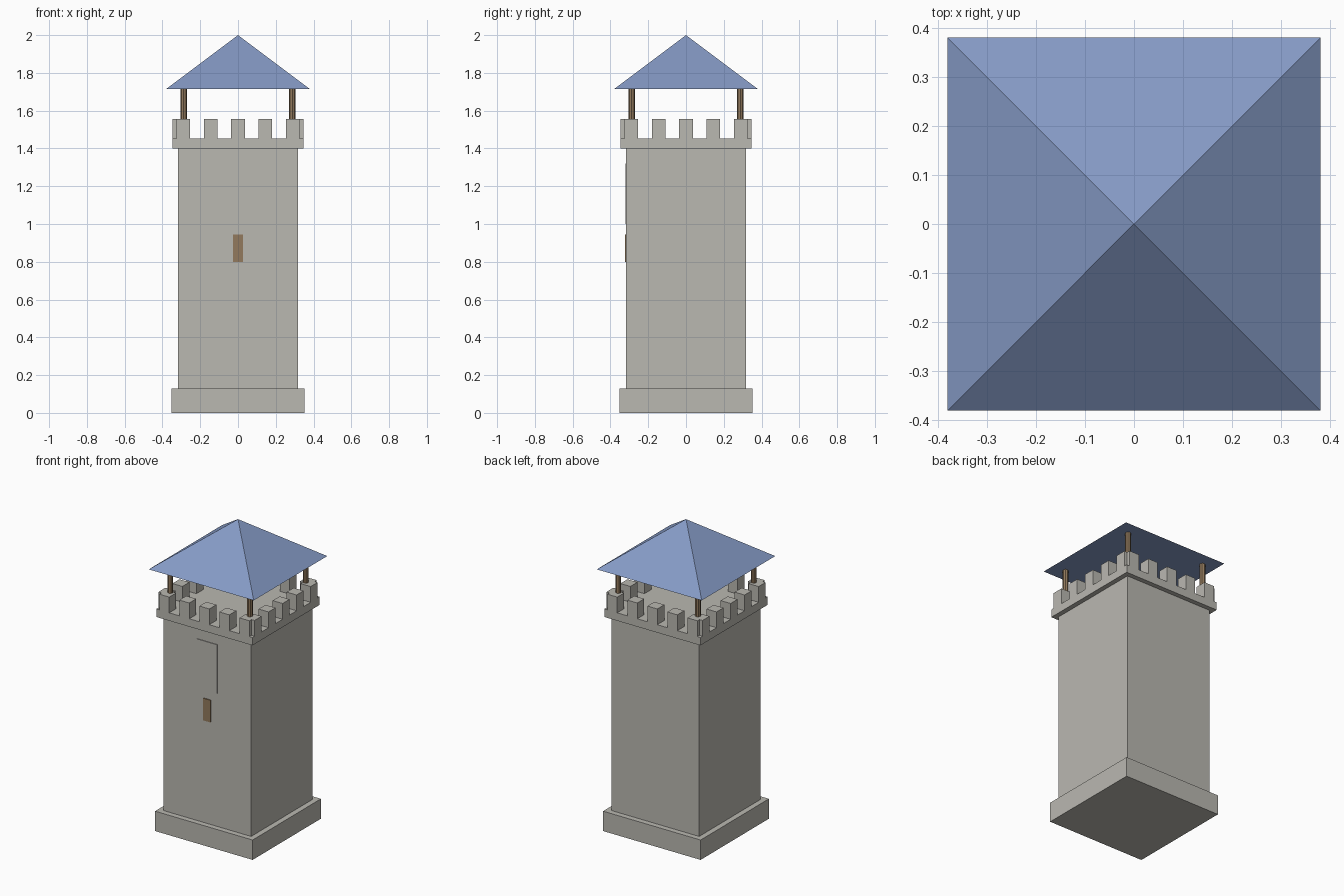
import bpy
import math

if "Cube" in bpy.data.objects:
    bpy.data.objects.remove(bpy.data.objects["Cube"])


def material(name, rgb):
    m = bpy.data.materials.new(name)
    lin = [(c / 255 / 12.92) if c < 10 else ((c / 255 + 0.055) / 1.055) ** 2.4 for c in rgb]
    m.diffuse_color = (*lin, 1)
    m.use_nodes = True
    m.node_tree.nodes["Principled BSDF"].inputs["Base Color"].default_value = m.diffuse_color
    return m


STONE = material("grey stone", (186, 184, 177))
ROOF = material("blue roof", (133, 154, 197))
WOOD = material("brown wood", (146, 122, 93))


def box(name, x, y, z, mat):
    """Box from (min, max) ranges on each axis."""
    bpy.ops.mesh.primitive_cube_add(size=1, location=[(a + b) / 2 for a, b in (x, y, z)])
    ob = bpy.context.object
    ob.name = name
    ob.scale = [b - a for a, b in (x, y, z)]
    bpy.ops.object.transform_apply(location=False, rotation=False, scale=True)
    ob.data.materials.append(mat)
    return ob


def square_block(name, half, z0, z1):
    return box(name, (-half, half), (-half, half), (z0, z1), STONE)


# Stacked stone tower: plinth, shaft, parapet slab
square_block("plinth", 0.353, 0, 0.13)
square_block("shaft", 0.317, 0.13, 1.40)
square_block("parapet", 0.348, 1.40, 1.452)

# Five merlons on each side, corner ones crossing into a notched pier
for side in range(4):
    for i in range(-2, 3):
        c = i * 0.145
        ob = box("merlon", (c - 0.036, c + 0.036), (-0.348, -0.276), (1.452, 1.555), STONE)
        ob.location.x, ob.location.y = [(c, -0.312), (0.312, c), (c, 0.312), (-0.312, c)][side]
        ob.rotation_euler.z = side * math.pi / 2

# Corner posts carrying the roof
for sx in (-1, 1):
    for sy in (-1, 1):
        bpy.ops.mesh.primitive_cylinder_add(vertices=8, radius=0.017, depth=0.265,
                                            location=(sx * 0.288, sy * 0.288, 1.5825))
        bpy.context.object.name = "roof_post"
        bpy.context.object.data.materials.append(WOOD)

# Pyramid roof
bpy.ops.mesh.primitive_cone_add(vertices=4, radius1=0.38 * math.sqrt(2), radius2=0, depth=0.285,
                                location=(0, 0, 1.8575), rotation=(0, 0, math.pi / 4))
bpy.context.object.name = "roof"
bpy.context.object.data.materials.append(ROOF)

# Thin plates on the front wall: slit window and stone panel above it
box("slit_window", (-0.026, 0.026), (-0.323, -0.316), (0.80, 0.945), WOOD)
box("stone_panel", (-0.073, 0.073), (-0.321, -0.316), (1.0, 1.32), STONE)
